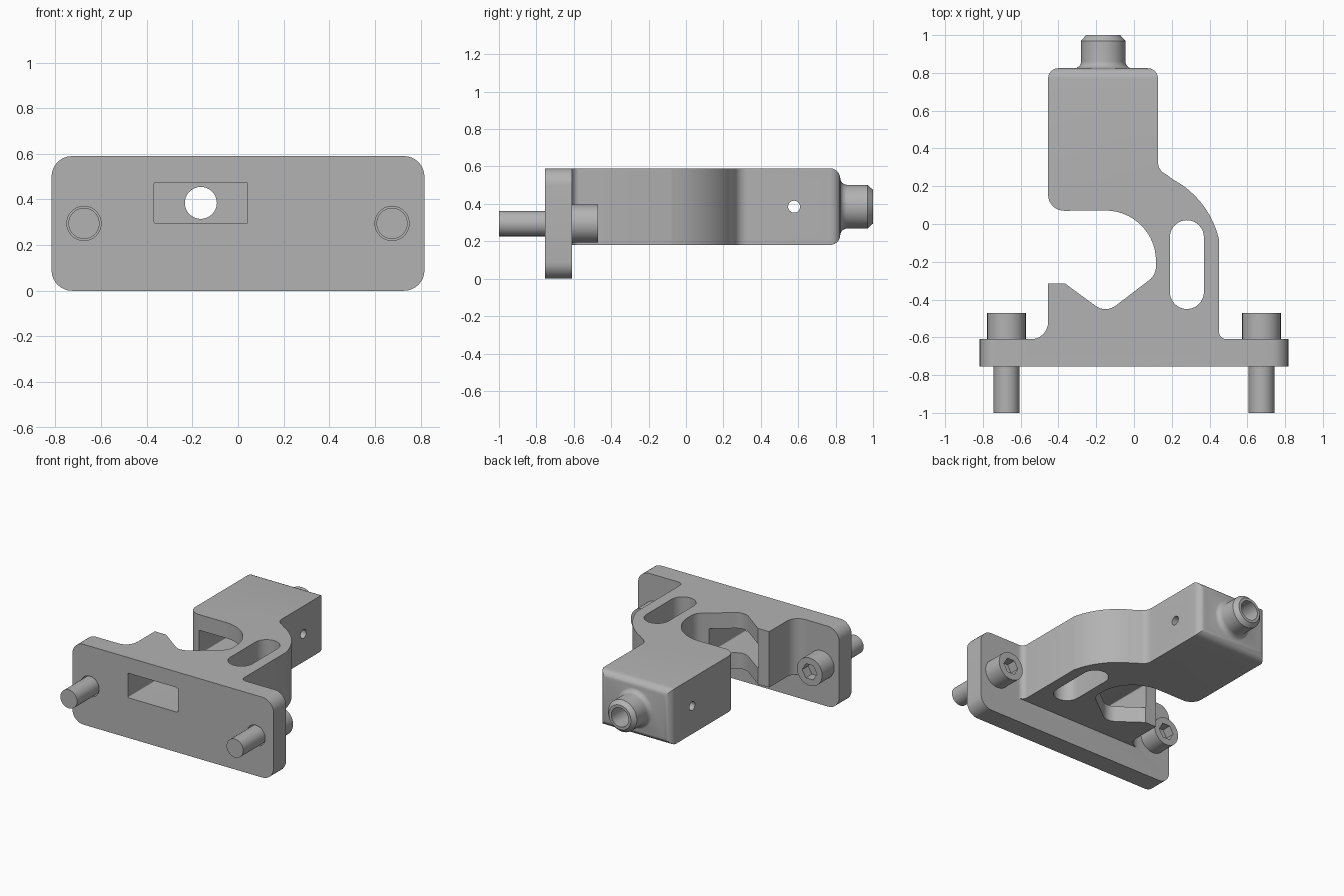
import bpy, bmesh, math
from mathutils import Vector, Matrix

cube = bpy.data.objects.get("Cube")
if cube:
    bpy.data.objects.remove(cube, do_unlink=True)

grey = bpy.data.materials.new("machined grey")
grey.use_nodes = True
grey.diffuse_color = (0.45, 0.45, 0.45, 1)
grey.node_tree.nodes["Principled BSDF"].inputs["Base Color"].default_value = grey.diffuse_color


def arc(cx, cy, r, start, end, n=20):
    angles = [math.radians(start + (end - start) * i / n) for i in range(n + 1)]
    return [(cx + r * math.cos(a), cy + r * math.sin(a)) for a in angles]


def circle(cx, cy, r, n=48):
    return arc(cx, cy, r, 0, 360, n)[:-1]


def rounded(corners, n=8):
    """Outline whose corners (x, y[, radius]) are filleted."""
    out = []
    for i, c in enumerate(corners):
        p = Vector(c[:2])
        if len(c) < 3:
            out.append(tuple(p))
            continue
        a = (Vector(corners[i - 1][:2]) - p).normalized()
        b = (Vector(corners[(i + 1) % len(corners)][:2]) - p).normalized()
        half = a.angle(b) / 2
        centre = p + (a + b).normalized() * c[2] / math.sin(half)
        s = p + a * c[2] / math.tan(half) - centre
        e = p + b * c[2] / math.tan(half) - centre
        turn = s.angle(e)
        for k in range(n + 1):
            t = k / n
            v = (s * math.sin((1 - t) * turn) + e * math.sin(t * turn)) / math.sin(turn)
            out.append(tuple(centre + v))
    return out


def box(x0, y0, x1, y1, r):
    return rounded([(x0, y0, r), (x1, y0, r), (x1, y1, r), (x0, y1, r)])


def finish(name, bm):
    bmesh.ops.remove_doubles(bm, verts=bm.verts, dist=0.0001)
    bmesh.ops.recalc_face_normals(bm, faces=bm.faces)
    mesh = bpy.data.meshes.new(name)
    bm.to_mesh(mesh)
    bm.free()
    mesh.materials.append(grey)
    ob = bpy.data.objects.new(name, mesh)
    bpy.context.collection.objects.link(ob)
    return ob


def prism(name, outline, axis, lo, hi, round_back=0):
    place = {"X": lambda u, v, w: (w, u, v),
             "Y": lambda u, v, w: (u, w, v),
             "Z": lambda u, v, w: (u, v, w)}[axis]
    bm = bmesh.new()
    low, high = [[bm.verts.new(place(u, v, w)) for u, v in outline] for w in (lo, hi)]
    bm.faces.new(low)
    bm.faces.new(high)
    n = len(outline)
    for i in range(n):
        j = (i + 1) % n
        bm.faces.new((low[i], low[j], high[j], high[i]))
    if round_back:
        bmesh.ops.recalc_face_normals(bm, faces=bm.faces)
        back = max(bm.faces, key=lambda f: f.calc_center_median().y)
        bmesh.ops.bevel(bm, geom=list(back.edges), offset=round_back, segments=6,
                        profile=0.5, affect="EDGES")
    return finish(name, bm)


def lathe(name, profile, x, z):
    """Turn a (radius, y) profile about an axis along y."""
    bm = bmesh.new()
    verts = [bm.verts.new((r, y, 0)) for r, y in profile]
    edges = [bm.edges.new(pair) for pair in zip(verts, verts[1:])]
    bmesh.ops.spin(bm, geom=verts + edges, cent=(0, 0, 0), axis=(0, 1, 0),
                   angle=math.tau, steps=48, use_duplicate=False)
    bmesh.ops.transform(bm, matrix=Matrix.Translation((x, 0, z)), verts=bm.verts)
    return finish(name, bm)


def boolean(target, tool, operation):
    mod = target.modifiers.new(operation, "BOOLEAN")
    mod.object, mod.operation, mod.solver = tool, operation, "EXACT"
    bpy.context.view_layer.objects.active = target
    bpy.ops.object.modifier_apply(modifier=mod.name)
    bpy.data.objects.remove(tool, do_unlink=True)


def smooth(ob):
    bpy.ops.object.select_all(action="DESELECT")
    ob.select_set(True)
    bpy.context.view_layer.objects.active = ob
    bpy.ops.object.shade_smooth_by_angle(angle=math.radians(25))


BORE_X, BORE_Z = -0.163, 0.385
SCREW_X, SCREW_Z = 0.675, 0.295

# Hooked arm with V-shaped jaw and square end block
outline = rounded([(0.52, -0.7), (0.52, -0.61), (0.45, -0.61, 0.04), (0.45, -0.08)])
outline += arc(-0.02, -0.19, 0.482, 14, 62)
outline += rounded([(0.24, 0.235), (0.127, 0.28, 0.07), (0.127, 0.825), (-0.455, 0.825),
                    (-0.455, 0.07, 0.085), (-0.15, 0.07)])[1:-1]
outline += arc(-0.15, -0.195, 0.266, 90, 0, 24)
outline += rounded([(0.116, -0.2), (0.116, -0.27, 0.09), (-0.15, -0.473, 0.09),
                    (-0.365, -0.315), (-0.455, -0.315), (-0.455, -0.61, 0.09),
                    (-0.56, -0.61), (-0.56, -0.7)])[1:]
body = prism("clamp_body", outline, "Z", 0.18, 0.59, round_back=0.055)

# Mounting plate
boolean(body, prism("plate", box(-0.817, 0, 0.817, 0.59, 0.09), "Y", -0.755, -0.61), "UNION")

# Round spigot with filleted root and chamfered tip
spigot = rounded([(0, 0.76), (0.158, 0.76), (0.158, 0.824), (0.117, 0.824, 0.038),
                  (0.117, 0.97), (0.09, 1.0), (0, 1.0)])
boolean(body, lathe("spigot", spigot, BORE_X, BORE_Z), "UNION")

# Openings: window and pocket, bore, cross pin hole, long slot, screw holes
cuts = [
    prism("window", box(-0.367, 0.295, 0.042, 0.475, 0.006), "Y", -0.9, 0.7),
    prism("bore", circle(BORE_X, BORE_Z, 0.07), "Y", 0.6, 1.1),
    prism("pin_hole", circle(0.578, BORE_Z, 0.032, 32), "X", -0.6, 0.3),
    prism("slot", arc(0.28, -0.07, 0.09, 0, 180) + arc(0.28, -0.36, 0.09, 180, 360),
          "Z", 0, 0.8),
]
cuts += [prism("screw_hole", circle(s * SCREW_X, SCREW_Z, 0.075), "Y", -0.9, -0.5)
         for s in (-1, 1)]
for cut in cuts:
    boolean(body, cut, "DIFFERENCE")
smooth(body)

# Socket head screws
for side, s in (("right", -1), ("left", 1)):
    screw = lathe(side + "_screw", [(0, -1), (0.068, -1), (0.068, -0.61), (0.102, -0.61),
                                    (0.102, -0.47), (0, -0.47)], s * SCREW_X, SCREW_Z)
    socket = prism("socket", circle(s * SCREW_X, SCREW_Z, 0.06, 6), "Y", -0.54, -0.4)
    boolean(screw, socket, "DIFFERENCE")
    smooth(screw)
